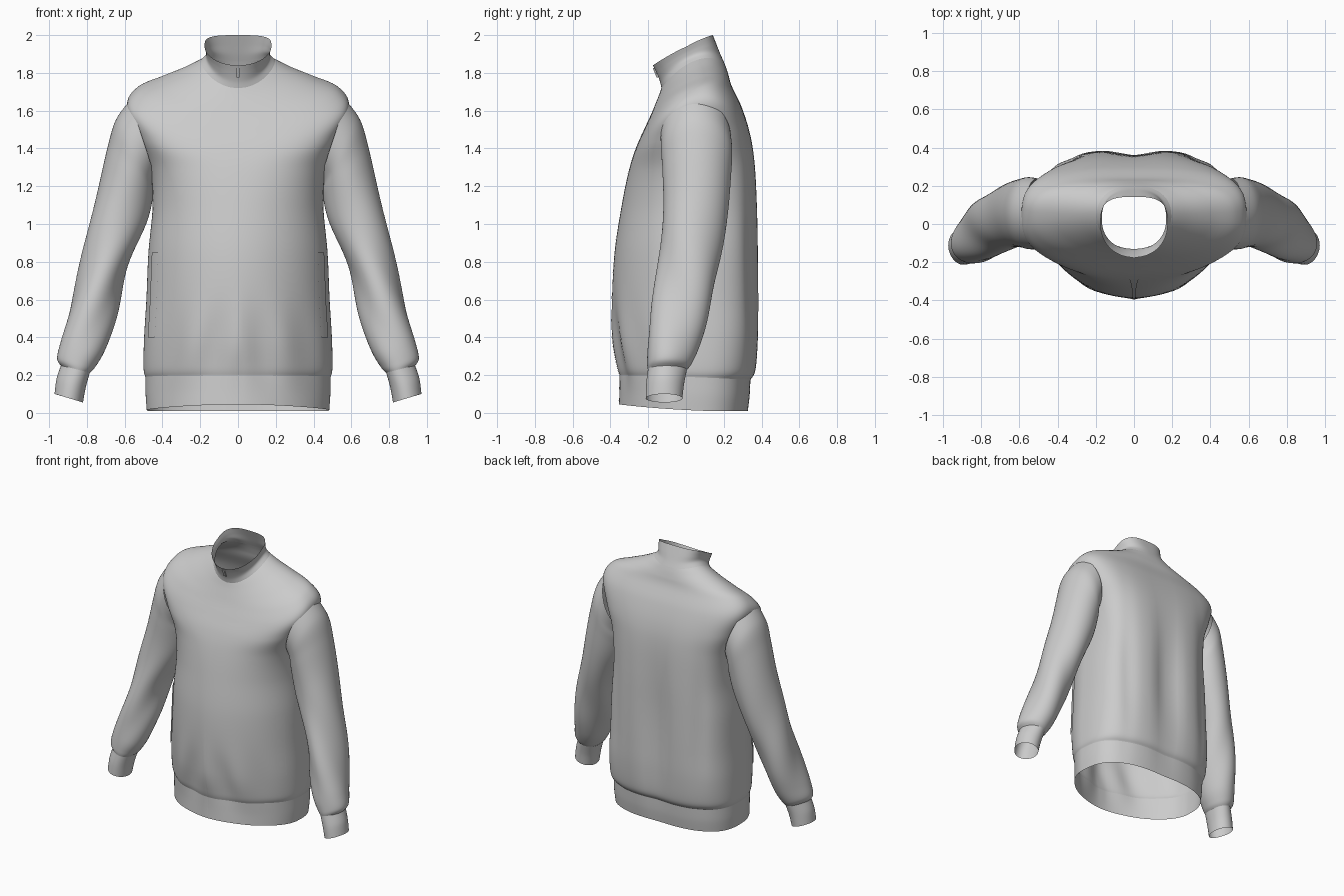
import bpy
import bmesh
import math

cube = bpy.data.objects.get("Cube")
if cube:
    bpy.data.objects.remove(cube, do_unlink=True)


def make_material(name, value):
    material = bpy.data.materials.new(name)
    material.use_nodes = True
    colour = (value, value, value, 1)
    material.diffuse_color = colour
    material.node_tree.nodes["Principled BSDF"].inputs["Base Color"].default_value = colour
    return material


cloth = make_material("light grey cloth", 0.6)


def blend_rows(rows, position):
    """Smooth interpolation between neighbouring rows of numbers."""
    last = len(rows) - 1
    index = min(int(position), last - 1)
    t = position - index
    before, start = rows[max(index - 1, 0)], rows[index]
    end, after = rows[index + 1], rows[min(index + 2, last)]
    result = []
    for p, a, b, q in zip(before, start, end, after):
        leave, arrive = (b - p) / 2, (q - a) / 2
        bend = 3 * (b - a) - 2 * leave - arrive
        twist = 2 * (a - b) + leave + arrive
        result.append(a + t * (leave + t * (bend + t * twist)))
    return result


def power(value, exponent):
    return math.copysign(abs(value) ** (2 / exponent), value)


def bump(value, centre, width):
    return math.exp(-((value - centre) / width) ** 2)


def body_point(rows, position, angle):
    """Point on a torso ring with its own front and back squareness."""
    (front_z, side_z, back_z, width, front_y, back_y,
     front_square, back_square) = blend_rows(rows, position)
    c, s = math.cos(angle), math.sin(angle)
    n = back_square if s > 0 else front_square
    middle = 0.35 * front_y + 0.35 * back_y + 0.015
    reach = back_y - middle if s > 0 else middle - front_y
    across, depth = power(c, n), power(s, n)
    x, y = width * across, middle + reach * depth
    z = side_z + (back_z - front_z) / 2 * depth
    z += ((back_z + front_z) / 2 - side_z) * depth * depth
    # Hanging folds fade out at the hem band and the shoulders
    fade = bump(z, 0.75, 0.5)
    if s > 0:
        groove = bump(x, 0, 0.09) + 0.4 * bump(abs(x), 0.34, 0.05)
        y -= 0.045 * fade * groove * s
    else:
        y += 0.012 * bump(z, 0.35, 0.2) * math.sin(26 * abs(x) + 4 * z) * s
    return x, y, z


def sleeve_point(rows, position, angle):
    """Point on a sleeve ring set by its outer and inner edges."""
    ox, oz, ix, iz, centre, half = blend_rows(rows, position)
    c, s = math.cos(angle), math.sin(angle)
    x, z = (ox + ix) / 2 + c * (ox - ix) / 2, (oz + iz) / 2 + c * (oz - iz) / 2
    fold = 0.008 * bump(z, 0.6, 0.4) * math.sin(9 * z + 3 * angle)
    return x + fold * c, centre + (half + fold) * s, z


def in_armhole(point):
    """True where the sleeve opens into the body."""
    return abs(point.x) > 0.42 and math.hypot(point.y - 0.052, point.z - 1.45) < 0.16


def surface(name, point, rows, start, stop, angles=(0, 2 * math.pi),
            steps=8, segments=96, lift=0.0, mirrored=False, armholes=False):
    """Skin a stretch of rings, either the whole way round or as a patch."""
    bm = bmesh.new()
    closed = angles[1] - angles[0] > 6
    count = segments if closed else segments + 1
    levels = max(1, round((stop - start) * steps))
    grid = []
    for level in range(levels + 1):
        position = start + (stop - start) * level / levels
        row = []
        for k in range(count):
            angle = angles[0] + (angles[1] - angles[0]) * k / segments
            row.append(bm.verts.new(point(rows, position, angle)))
        grid.append(row)
    for low, high in zip(grid, grid[1:]):
        for k in range(segments):
            j = (k + 1) % count
            bm.faces.new((low[k], low[j], high[j], high[k]))
    bm.normal_update()
    for vert in bm.verts:
        vert.co += vert.normal * lift
    if armholes:
        hidden = [face for face in bm.faces if in_armhole(face.calc_center_median())]
        bmesh.ops.delete(bm, geom=hidden, context='FACES')
    mesh = bpy.data.meshes.new(name)
    bm.to_mesh(mesh)
    bm.free()
    place(name, mesh, True, mirrored)


def place(name, mesh, smooth, mirrored=False):
    mesh.materials.append(cloth)
    obj = bpy.data.objects.new(name, mesh)
    bpy.context.collection.objects.link(obj)
    for polygon in mesh.polygons:
        polygon.use_smooth = smooth
    if mirrored:
        mirror = obj.modifiers.new("mirror", 'MIRROR')
        mirror.use_mirror_merge = False


# Rings: front, side and back height, half width, front and back y, squareness
hem = [
    (.045, .015, .01, .483, -.355, .33, 1.8, 2.9),
    (.12, .1, .09, .489, -.35, .34, 1.8, 2.9),
    (.2, .19, .175, .49, -.345, .345, 1.85, 2.9)]
torso = [
    hem[-1],
    (.25, .24, .23, .5, -.357, .372, 1.9, 3),
    (.4, .4, .4, .497, -.38, .385, 1.9, 3.2),
    (.6, .6, .6, .485, -.39, .388, 1.9, 3.2),
    (.85, .85, .85, .474, -.378, .386, 1.95, 3.2),
    (1.1, 1.1, 1.1, .452, -.34, .38, 2.1, 3.3),
    (1.28, 1.3, 1.33, .468, -.303, .365, 2.4, 3.4),
    (1.4, 1.48, 1.48, .535, -.266, .34, 2.8, 3.3),
    (1.5, 1.625, 1.62, .588, -.222, .295, 2.8, 3.1),
    (1.58, 1.71, 1.73, .535, -.185, .243, 2.5, 2.8),
    (1.64, 1.765, 1.79, .41, -.16, .225, 2.2, 2.4),
    (1.685, 1.815, 1.83, .29, -.142, .212, 2.1, 2.2),
    (1.72, 1.862, 1.86, .195, -.13, .2, 2.1, 2.3)]
collar = [
    torso[-1],
    (1.755, 1.885, 1.9, .171, -.138, .182, 2.1, 2.4),
    (1.8, 1.91, 1.95, .169, -.156, .162, 2.1, 2.8),
    (1.84, 1.94, 2.0, .177, -.175, .142, 2.1, 3)]

surface("hem_band", body_point, hem, 0, 2)
surface("jacket_body", body_point, torso, 0, len(torso) - 1, armholes=True)
surface("stand_collar", body_point, collar, 0, 3)

# Rings from wrist to armhole: outer x, z, inner x, z, centre y, half depth
cuff = [
    (.97, .1, .82, .055, -.115, .097),
    (.958, .18, .805, .13, -.11, .1),
    (.935, .25, .782, .212, -.1, .103)]
sleeve = [
    cuff[-1],
    (.955, .29, .755, .24, -.09, .118),
    (.938, .38, .705, .33, -.07, .137),
    (.9, .53, .65, .5, -.035, .152),
    (.83, .81, .59, .75, .015, .162),
    (.75, 1.15, .485, 1.0, .05, .172),
    (.692, 1.4, .45, 1.15, .058, .182),
    (.647, 1.55, .45, 1.21, .057, .188),
    (.572, 1.655, .44, 1.255, .052, .186)]
surface("cuffs", sleeve_point, cuff, 0, 2, segments=48, mirrored=True)
surface("sleeves", sleeve_point, sleeve, 0, len(sleeve) - 1, segments=64, mirrored=True)

# Welt pockets near the side seams
surface("pocket_welts", body_point, torso, 2, 4, lift=0.006, segments=6,
        angles=(math.radians(-28), math.radians(-18)), mirrored=True)

# Zip placket running from the hem to the collar
front = -math.pi / 2
for part, rows in (("hem", hem), ("body", torso), ("collar", collar)):
    surface(part + "_zip_placket", body_point, rows, 0, len(rows) - 1,
            angles=(front - 0.02, front + 0.02), segments=2, lift=0.002)

# Zip pull hanging under the collar edge
bm = bmesh.new()
bmesh.ops.create_cube(bm, size=1)
for vert in bm.verts:
    vert.co.x *= 0.018
    vert.co.y *= 0.008
    vert.co.z *= 0.05
    vert.co.y += -0.162 - 0.4 * vert.co.z
    vert.co.z += 1.8
pull = bpy.data.meshes.new("zip_pull")
bm.to_mesh(pull)
bm.free()
place("zip_pull", pull, False)
